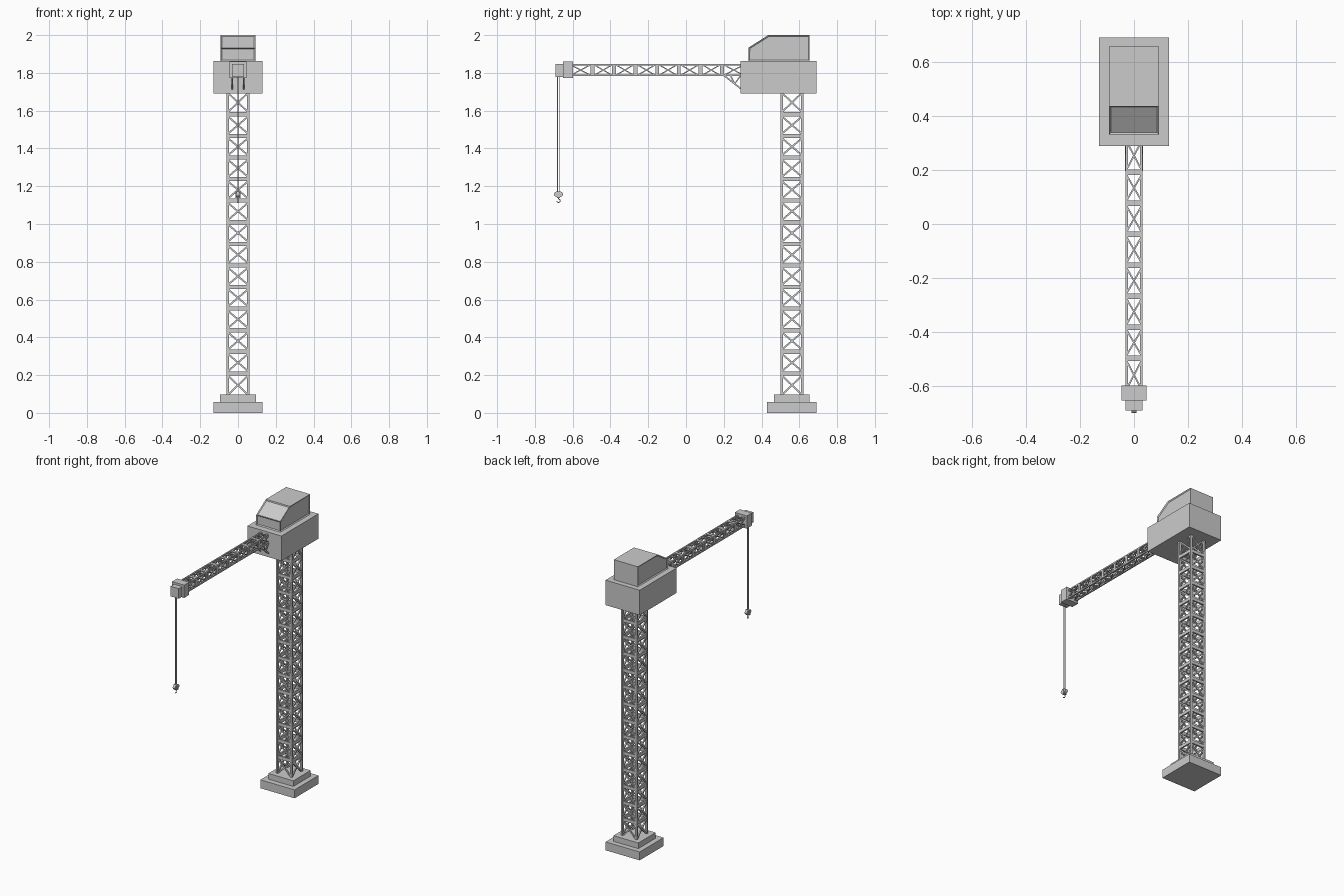
import bpy, bmesh, math
from mathutils import Vector, Matrix

if "Cube" in bpy.data.objects:
    bpy.data.objects.remove(bpy.data.objects["Cube"])


def finish(bm, name):
    bmesh.ops.recalc_face_normals(bm, faces=bm.faces)
    me = bpy.data.meshes.new(name)
    bm.to_mesh(me)
    bm.free()
    ob = bpy.data.objects.new(name, me)
    bpy.context.collection.objects.link(ob)
    return ob


def add_box(bm, lo, hi):
    lo, hi = Vector(lo), Vector(hi)
    m = Matrix.Translation((lo + hi) / 2) @ Matrix.Diagonal((*(hi - lo), 1))
    bmesh.ops.create_cube(bm, size=1, matrix=m)


def box(name, lo, hi):
    bm = bmesh.new()
    add_box(bm, lo, hi)
    return finish(bm, name)


def add_bar(bm, a, b, w, d):
    # rectangular bar from a to b
    a, b = Vector(a), Vector(b)
    m = (Matrix.Translation((a + b) / 2) @ (b - a).to_track_quat('Z', 'Y').to_matrix().to_4x4()
         @ Matrix.Diagonal((w, d, (b - a).length, 1)))
    bmesh.ops.create_cube(bm, size=1, matrix=m)


def lattice(name, length, half, bays, leg, band, strut):
    # square truss along +z: four legs, band rings, crossed struts on each face
    bm = bmesh.new()
    c = half - leg / 2
    step = length / bays
    for k in range(4):
        rot = Matrix.Rotation(k * math.pi / 2, 3, 'Z')
        p = lambda x, y, z: rot @ Vector((x, y, z))
        add_bar(bm, p(c, c, 0), p(c, c, length), leg, leg)
        for i in range(bays):
            z0, z1 = i * step, (i + 1) * step
            if i:
                add_box(bm, *[[f(q) for q in zip(p(-c, c - leg * .4, z0 - band / 2),
                                                 p(c, c + leg * .4, z0 + band / 2))]
                              for f in (min, max)])
            lo, hi = z0 + band / 2 * (i > 0), z1 - band / 2 * (i < bays - 1)
            add_bar(bm, p(-c, c, lo), p(c, c, hi), strut, strut)
            add_bar(bm, p(c, c, lo), p(-c, c, hi), strut, strut)
    return finish(bm, name)


# stepped foundation
box("foundation_slab", (-.13, .43, 0), (.13, .69, .058))
box("foundation_step", (-.095, .467, .058), (.095, .655, .097))

# tower mast
mast = lattice("mast", 1.60, .061, 14, .014, .022, .009)
mast.location = (0, .561, .095)

# machinery housing
box("machinery_house", (-.13, .288, 1.69), (.13, .69, 1.862))

# cabin with recessed windows on the front, slope and sides
bm = bmesh.new()
prof = [(.33, 1.862), (.655, 1.862), (.655, 2.0), (.435, 2.0), (.33, 1.933)]
f = bm.faces.new([bm.verts.new((-.092, y, z)) for y, z in prof])
ext = bmesh.ops.extrude_face_region(bm, geom=[f])
bmesh.ops.translate(bm, vec=(.184, 0, 0), verts=[v for v in ext['geom'] if isinstance(v, bmesh.types.BMVert)])
bmesh.ops.recalc_face_normals(bm, faces=bm.faces)
panes = [q for q in bm.faces if abs(q.normal.x) > .9 or q.normal.y < -.3]
bmesh.ops.inset_individual(bm, faces=panes, thickness=.009, depth=-.006)
finish(bm, "cabin")

# jib
jib = lattice("jib", .915, .032, 8, .009, .02, .006)
jib.rotation_euler = (math.pi / 2, 0, 0)
jib.location = (0, .305, 1.815)

# knee braces under the jib root
bm = bmesh.new()
for s in (-.03, .03):
    add_bar(bm, (s, .2, 1.787), (s, .292, 1.715), .008, .008)
    add_bar(bm, (s, .235, 1.787), (s, .258, 1.742), .006, .006)
    add_bar(bm, (s, .258, 1.742), (s, .29, 1.787), .006, .006)
finish(bm, "jib_braces")

# jib head and pulley housing
box("jib_head", (-.046, -.652, 1.772), (.046, -.597, 1.86))
box("pulley_housing", (-.031, -.69, 1.777), (.031, -.652, 1.846))

# hoist ropes
bm = bmesh.new()
for y in (-.68, -.669):
    add_bar(bm, (0, y, 1.16), (0, y, 1.785), .0035, .0035)
finish(bm, "hoist_ropes")

# hook block: flattened drum with side cheeks
bm = bmesh.new()
bmesh.ops.create_cone(bm, cap_ends=True, segments=16, radius1=.024, radius2=.024, depth=.018,
                      matrix=Matrix.Translation((0, -.675, 1.157)) @ Matrix.Diagonal((1, 1, .68, 1))
                      @ Matrix.Rotation(math.pi / 2, 4, 'Y'))
add_box(bm, (-.012, -.683, 1.137), (.012, -.667, 1.173))
finish(bm, "hook_block")

# hook
cu = bpy.data.curves.new("hook", 'CURVE')
cu.dimensions = '3D'
cu.bevel_depth = .0025
cu.bevel_resolution = 1
cu.use_fill_caps = True
pts = [(0, -.675, 1.14), (0, -.675, 1.133)]
pts += [(0, -.675 + .009 * math.cos(a), 1.123 + .009 * math.sin(a))
        for a in [math.radians(90 - 30 * i) for i in range(1, 10)]]
sp = cu.splines.new('POLY')
sp.points.add(len(pts) - 1)
for q, co in zip(sp.points, pts):
    q.co = (*co, 1)
bpy.context.collection.objects.link(bpy.data.objects.new("hook", cu))
